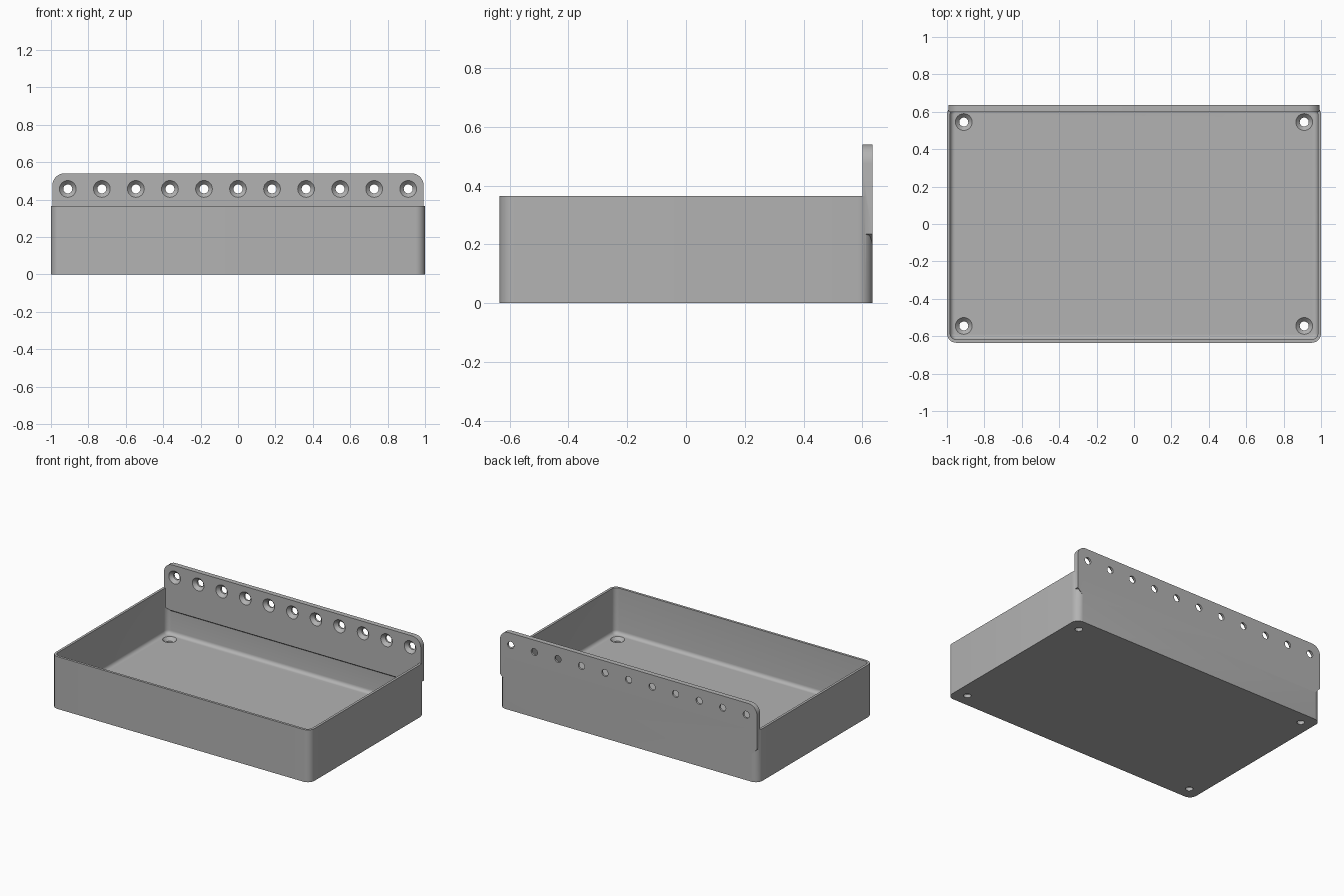
import bpy, bmesh
from math import sin, cos, pi, radians

cube = bpy.data.objects.get("Cube")
if cube:
    bpy.data.objects.remove(cube, do_unlink=True)

grey = bpy.data.materials.new("plain grey")
grey.use_nodes = True
colour = (0.45, 0.45, 0.45, 1)
grey.diffuse_color = colour
grey.node_tree.nodes["Principled BSDF"].inputs["Base Color"].default_value = colour

HX, HY, HEIGHT = 1.0, 0.635, 0.365
RADIUS, WALL, FLOOR, COVE = 0.05, 0.017, 0.045, 0.025
PLATE_FRONT, PLATE_TOP, PLATE_HALF = 0.6, 0.54, 0.993


def arc(cx, cy, r, start, steps=8):
    """Quarter circle, counter-clockwise from the start angle."""
    return [(cx + r * cos(start + i * pi / 2 / steps),
             cy + r * sin(start + i * pi / 2 / steps)) for i in range(steps + 1)]


def rounded_ring(inset, z):
    x, y, r = HX - RADIUS, HY - RADIUS, RADIUS - inset
    corners = [(x, y), (-x, y), (-x, -y), (x, -y)]
    return [(px, py, z) for k, (cx, cy) in enumerate(corners)
            for px, py in arc(cx, cy, r, k * pi / 2)]


def loft(name, rings):
    """Closed solid through rings that have equal point counts."""
    bm = bmesh.new()
    loops = [[bm.verts.new(p) for p in ring] for ring in rings]
    n = len(loops[0])
    for a, b in zip(loops, loops[1:]):
        for i in range(n):
            j = (i + 1) % n
            bm.faces.new((a[i], a[j], b[j], b[i]))
    bm.faces.new(loops[0])
    bm.faces.new(loops[-1])
    bmesh.ops.recalc_face_normals(bm, faces=bm.faces)
    mesh = bpy.data.meshes.new(name)
    bm.to_mesh(mesh)
    bm.free()
    mesh.materials.append(grey)
    obj = bpy.data.objects.new(name, mesh)
    bpy.context.collection.objects.link(obj)
    return obj


def combine(target, tool, operation):
    bpy.context.view_layer.objects.active = target
    mod = target.modifiers.new("combine", "BOOLEAN")
    mod.operation, mod.object, mod.solver = operation, tool, "EXACT"
    bpy.ops.object.modifier_apply(modifier=mod.name)
    bpy.data.objects.remove(tool, do_unlink=True)


def drill(target, place, surface, thickness):
    """Countersunk hole; place maps (u, v, height) to a point."""
    steps = [(0.045, surface + 0.01), (0.045, surface), (0.024, surface - 0.022),
             (0.024, surface - thickness - 0.02)]
    rings = [[place(r * cos(i * pi / 12), r * sin(i * pi / 12), h) for i in range(24)]
             for r, h in steps]
    combine(target, loft("hole_cutter", rings), "DIFFERENCE")


# Tray body with a coved cavity
tray = loft("tray", [rounded_ring(0, 0), rounded_ring(0, HEIGHT)])
cove = [rounded_ring(WALL + COVE * (1 - sin(a)), FLOOR + COVE * (1 - cos(a)))
        for a in [i * pi / 12 for i in range(7)]]
cavity = loft("cavity_cutter", cove + [rounded_ring(WALL, HEIGHT + 0.1)])
combine(tray, cavity, "DIFFERENCE")

# Back mounting plate with round top corners and sloped lower ends
top_r = 0.065
cx, cz = PLATE_HALF - top_r, PLATE_TOP - top_r
outline = (arc(cx, cz, top_r, 0) + arc(-cx, cz, top_r, pi / 2)
           + [(-PLATE_HALF, 0.235), (-0.953, 0.195), (0.953, 0.195), (PLATE_HALF, 0.235)])
back = [(x, HY, z) for x, z in outline]
front = [(x, PLATE_FRONT, max(z, 0.22)) for x, z in outline]
combine(tray, loft("mounting_plate", [front, back]), "UNION")

# Row of countersunk holes in the plate
for k in range(-5, 6):
    drill(tray, lambda u, v, h, x=k * 0.182: (x + u, -h, 0.457 + v), -PLATE_FRONT, 0.035)

# Corner holes in the floor
for sx in (-0.91, 0.91):
    for sy in (-0.545, 0.545):
        drill(tray, lambda u, v, h, x=sx, y=sy: (x + u, y + v, h), FLOOR, FLOOR)

bpy.ops.object.select_all(action="DESELECT")
tray.select_set(True)
bpy.context.view_layer.objects.active = tray
bpy.ops.object.shade_smooth_by_angle(angle=radians(30))
